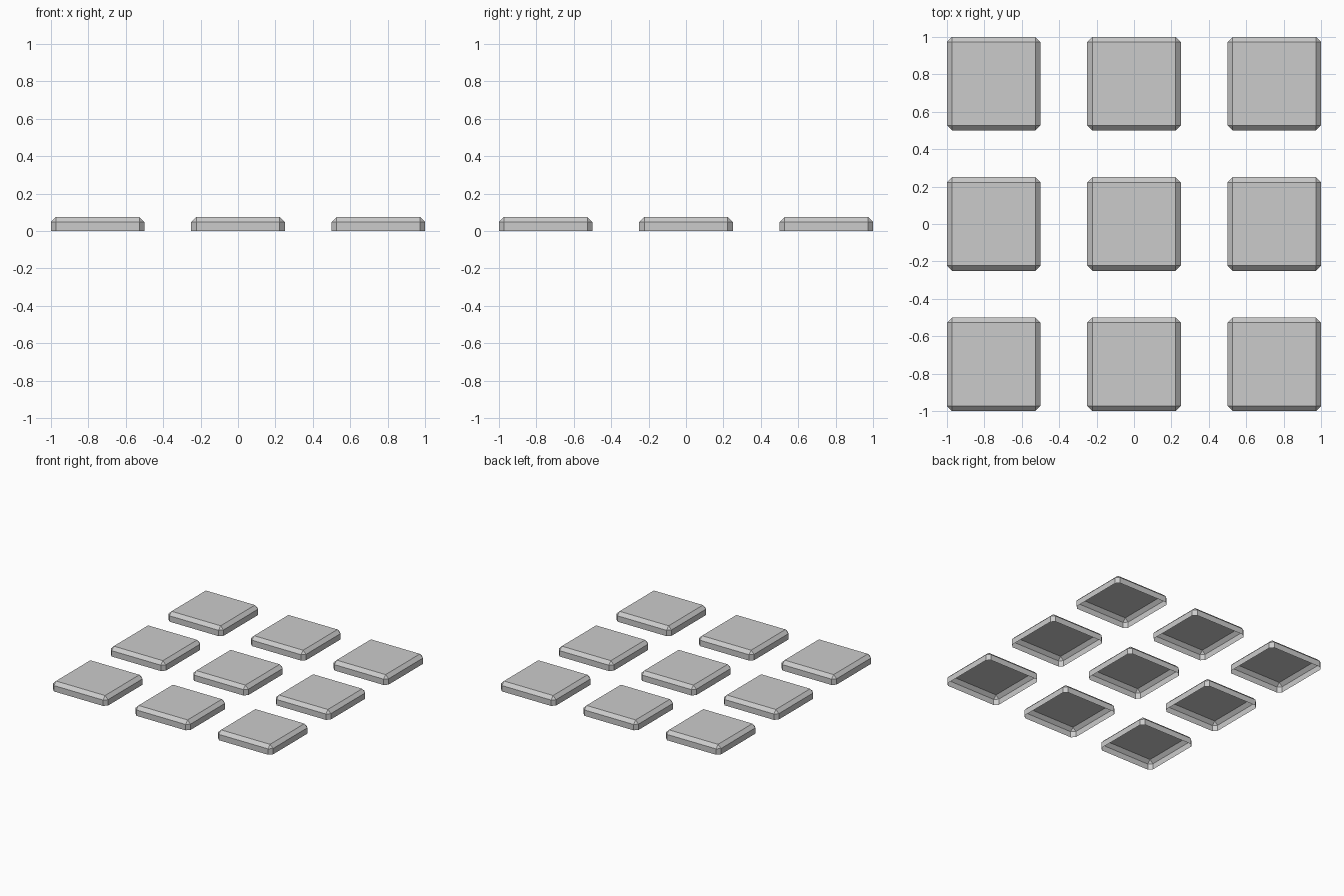
import bpy
import bmesh

cube = bpy.data.objects.get("Cube")
if cube:
    bpy.data.objects.remove(cube, do_unlink=True)

SIZE, HEIGHT, CHAMFER, SPACING = 0.5, 0.075, 0.027, 0.75

# Plain grey finish
grey = bpy.data.materials.new("light grey")
grey.use_nodes = True
colour = (0.6, 0.6, 0.6, 1)
grey.diffuse_color = colour
grey.node_tree.nodes["Principled BSDF"].inputs["Base Color"].default_value = colour

# Chamfered tile shell, open underneath
bm = bmesh.new()
bmesh.ops.create_cube(bm, size=1)
for v in bm.verts:
    v.co.x *= SIZE
    v.co.y *= SIZE
    v.co.z = (v.co.z + 0.5) * HEIGHT
edges = [e for e in bm.edges if any(v.co.z > HEIGHT / 2 for v in e.verts)]
bmesh.ops.bevel(bm, geom=edges, offset=CHAMFER, segments=1,
                affect='EDGES', clamp_overlap=True)
bm.normal_update()
bottom = [f for f in bm.faces if f.normal.z < -0.9]
bmesh.ops.delete(bm, geom=bottom, context='FACES')
mesh = bpy.data.meshes.new("tile")
bm.to_mesh(mesh)
bm.free()
mesh.materials.append(grey)

# Three by three grid of tiles
for row, y in (("front", -1), ("middle", 0), ("back", 1)):
    for column, x in (("right", -1), ("centre", 0), ("left", 1)):
        tile = bpy.data.objects.new(f"tile_{row}_{column}", mesh)
        tile.location = (x * SPACING, y * SPACING, 0)
        bpy.context.collection.objects.link(tile)
